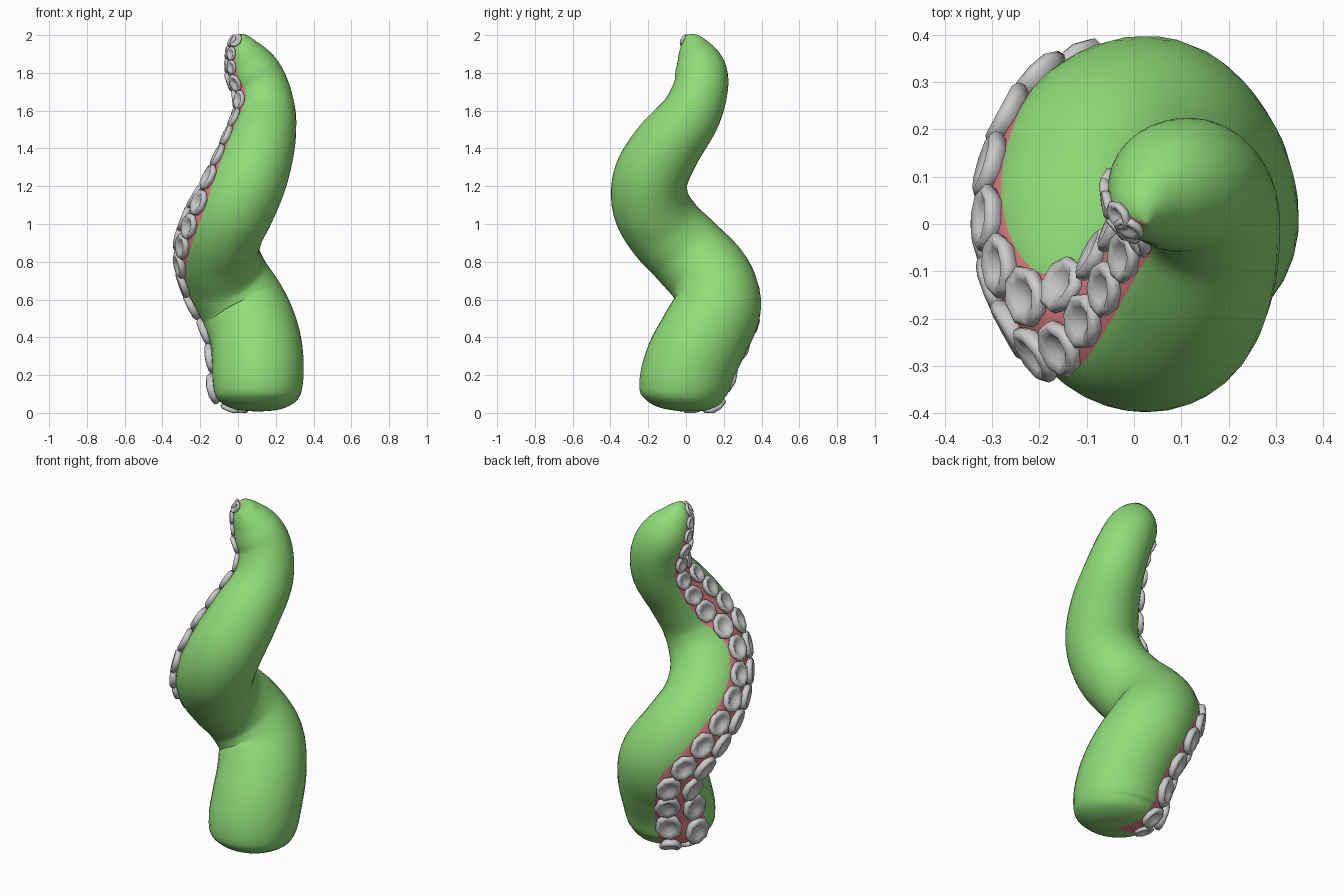
import bpy, bmesh, math
from mathutils import Vector, Matrix

if "Cube" in bpy.data.objects:
    bpy.data.objects.remove(bpy.data.objects["Cube"])

# Centre line: x, y, z, tube radius, heading of the sucker strip (degrees)
PATH = [
    (.105, -.026, .008, 0, 140), (.105, -.025, .022, .125, 140),
    (.105, -.021, .07, .210, 140), (.105, -.012, .15, .238, 140),
    (.105, .03, .28, .242, 141), (.085, .102, .42, .238, 144),
    (.028, .168, .565, .230, 154), (-.058, .132, .71, .221, 172),
    (-.10, .012, .845, .213, 182), (-.072, -.11, .97, .209, 184),
    (-.005, -.185, 1.1, .206, 181), (.065, -.185, 1.25, .198, 179),
    (.118, -.10, 1.41, .183, 182), (.148, .02, 1.57, .160, 190),
    (.125, .078, 1.72, .145, 197), (.072, .075, 1.83, .133, 200),
    (.033, .045, 1.92, .091, 203), (.024, .02, 1.975, .05, 204),
    (.028, 0, 2.0, 0, 204)]
SIDES, STEPS, STRIP = 32, 5, 3
LAST = len(PATH) - 1


def sample(u):
    """Catmull-Rom value of the path table at u."""
    u = min(max(u, 0), LAST)
    i = min(int(u), LAST - 1)
    f = u - i
    p = [PATH[min(max(i + k, 0), LAST)] for k in (-1, 0, 1, 2)]
    return [b + .5 * f * (c - a + f * (2*a - 5*b + 4*c - d + f * (3*(b - c) + d - a)))
            for a, b, c, d in zip(*p)]


def frame(u):
    """Centre, radius, tangent, strip direction and side direction."""
    s = sample(u)
    t = (Vector(sample(u + .3)[:3]) - Vector(sample(u - .3)[:3])).normalized()
    az = math.radians(s[4])
    d = Vector((math.cos(az), math.sin(az), 0))
    d = (d - t * d.dot(t)).normalized()
    return Vector(s[:3]), max(s[3], 0), t, d, t.cross(d)


def surface(u, a):
    c, r, t, d, e = frame(u)
    return c + r * (d * math.cos(a) + e * math.sin(a))


def material(name, rgb):
    m = bpy.data.materials.new(name)
    m.diffuse_color = (*rgb, 1)
    m.use_nodes = True
    m.node_tree.nodes["Principled BSDF"].inputs["Base Color"].default_value = m.diffuse_color
    return m


def finish(name, bm, mats=()):
    bmesh.ops.recalc_face_normals(bm, faces=bm.faces)
    for f in bm.faces:
        f.smooth = True
    for v in bm.verts:
        v.co.z = max(v.co.z, 0)
    me = bpy.data.meshes.new(name)
    bm.to_mesh(me)
    bm.free()
    for m in mats:
        me.materials.append(m)
    ob = bpy.data.objects.new(name, me)
    bpy.context.collection.objects.link(ob)
    return ob


# Tentacle body: swept tube with a pink strip down one side
bm = bmesh.new()
rings = []
for k in range(1, LAST * STEPS):
    rings.append([bm.verts.new(surface(k / STEPS, 2 * math.pi * j / SIDES))
                  for j in range(SIDES)])
ends = [bm.verts.new(PATH[0][:3]), bm.verts.new(PATH[-1][:3])]
for j in range(SIDES):
    n = (j + 1) % SIDES
    pink = 1 if j < STRIP or j >= SIDES - STRIP else 0
    faces = [bm.faces.new((ends[0], rings[0][n], rings[0][j])),
             bm.faces.new((ends[1], rings[-1][j], rings[-1][n]))]
    for a, b in zip(rings, rings[1:]):
        faces.append(bm.faces.new((a[j], a[n], b[n], b[j])))
    for f in faces:
        f.material_index = pink
finish("tentacle_body", bm, [material("green_skin", (.28, .72, .19)),
                             material("pink_underside", (.80, .23, .25))])

# Suckers: dimpled cups in two staggered rows along the strip
CUP = [(.75, -.25), (1.0, .1), (.98, .3), (.8, .42), (.55, .28), (.3, .1)]
CUP_SIDES = 8


def add_cup(bm, u, a, size):
    c, r, t, d, e = frame(u)
    radial = d * math.cos(a) + e * math.sin(a)
    du = surface(u + .05, a) - surface(u - .05, a)
    da = surface(u, a + .05) - surface(u, a - .05)
    nrm = da.cross(du).normalized()
    if nrm.dot(radial) < 0:
        nrm = -nrm
    if nrm.dot(radial) < .3 and u > 3:
        nrm = radial
    side = da.normalized()
    along = nrm.cross(side).normalized()
    side = along.cross(nrm)
    m = Matrix((side, along, nrm)).transposed()
    p = surface(u, a)
    loops = [[bm.verts.new(p + m @ Vector((
        size * q * .93 * math.cos(2 * math.pi * j / CUP_SIDES),
        size * q * 1.12 * math.sin(2 * math.pi * j / CUP_SIDES), size * h)))
        for j in range(CUP_SIDES)] for q, h in CUP]
    for lo, hi in zip(loops, loops[1:]):
        for j in range(CUP_SIDES):
            n = (j + 1) % CUP_SIDES
            bm.faces.new((lo[j], lo[n], hi[n], hi[j]))
    bm.faces.new(loops[-1])
    bm.faces.new(loops[0][::-1])


for name, sign, offset in (("sucker_row_left", 1, 0), ("sucker_row_right", -1, .4)):
    bm = bmesh.new()
    u, gap = 1.3, offset
    prev = surface(u, sign * .31)
    while u < LAST - .7:
        size = max(.33 * frame(u)[1], .034)
        here = surface(u, sign * .31)
        gap -= (here - prev).length / (2.1 * size)
        prev = here
        if gap <= 0:
            add_cup(bm, u, sign * .31, size)
            gap += 1
        u += .02
    finish(name, bm)
